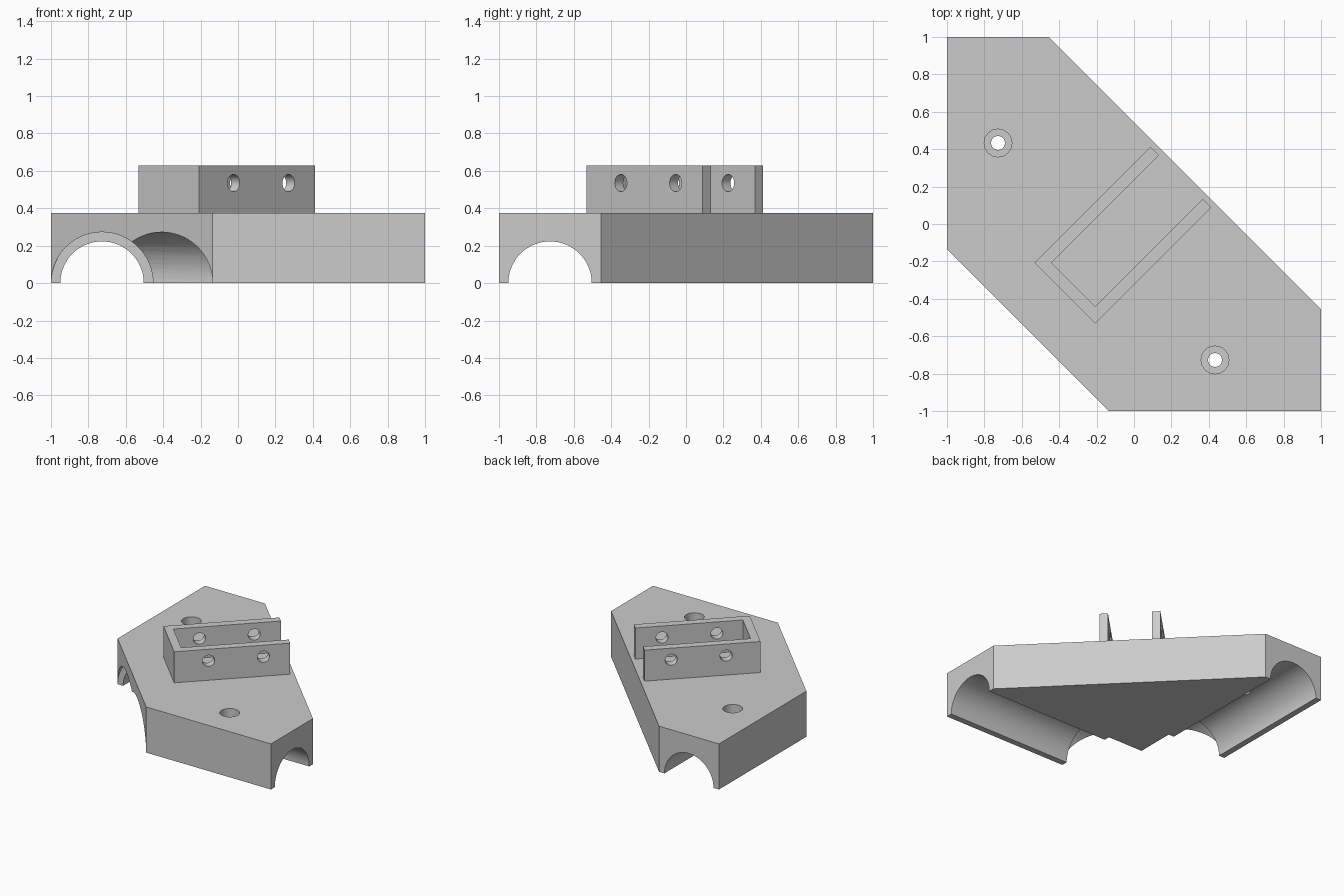
import bpy
import bmesh
from math import pi, radians
from mathutils import Matrix, Vector

cube = bpy.data.objects.get("Cube")
if cube:
    bpy.data.objects.remove(cube, do_unlink=True)

grey = bpy.data.materials.new("light_grey")
grey.use_nodes = True
grey.diffuse_color = (0.6, 0.6, 0.6, 1)
grey.node_tree.nodes["Principled BSDF"].inputs["Base Color"].default_value = (0.6, 0.6, 0.6, 1)

DECK = 0.375      # top of the base
PIPE = -0.727     # offset of both pipe channels
STEP = -0.135     # where the wide pipe seats begin


def add_object(name, bm):
    mesh = bpy.data.meshes.new(name)
    bmesh.ops.recalc_face_normals(bm, faces=bm.faces)
    bm.to_mesh(mesh)
    bm.free()
    mesh.materials.append(grey)
    obj = bpy.data.objects.new(name, mesh)
    bpy.context.collection.objects.link(obj)
    return obj


def prism(name, outline, bottom, top):
    bm = bmesh.new()
    face = bm.faces.new([bm.verts.new((x, y, bottom)) for x, y in outline])
    new = bmesh.ops.extrude_face_region(bm, geom=[face])["geom"]
    verts = [v for v in new if isinstance(v, bmesh.types.BMVert)]
    bmesh.ops.translate(bm, verts=verts, vec=(0, 0, top - bottom))
    return add_object(name, bm)


def rod(radius, start, end, segments=64):
    start, end = Vector(start), Vector(end)
    axis = end - start
    turn = axis.to_track_quat('Z', 'Y').to_matrix().to_4x4()
    bm = bmesh.new()
    bmesh.ops.create_cone(bm, cap_ends=True, segments=segments, radius1=radius,
                          radius2=radius, depth=axis.length,
                          matrix=Matrix.Translation((start + end) / 2) @ turn)
    return add_object("cutter", bm)


def cut(obj, cutters):
    for cutter in cutters:
        cutter.hide_render = True
        mod = obj.modifiers.new("cut", 'BOOLEAN')
        mod.operation = 'DIFFERENCE'
        mod.solver = 'EXACT'
        mod.object = cutter
    graph = bpy.context.evaluated_depsgraph_get()
    mesh = bpy.data.meshes.new_from_object(obj.evaluated_get(graph))
    obj.modifiers.clear()
    obj.data = mesh
    for cutter in cutters:
        bpy.data.objects.remove(cutter, do_unlink=True)
    bpy.ops.object.select_all(action='DESELECT')
    obj.select_set(True)
    bpy.context.view_layer.objects.active = obj
    bpy.ops.object.shade_smooth_by_angle(angle=radians(30))


# Base block with clipped corners
base = prism("base", [(-1, 1), (-1, STEP), (STEP, -1), (1, -1), (1, -0.455), (-0.455, 1)], 0, DECK)

# Pipe channels, wider seats at the diagonal face, and stepped screw holes,
# each made along y and then along x by swapping the coordinates
cutters = []
for swap in (False, True):
    def at(across, along, z):
        return (along, across, z) if swap else (across, along, z)
    cutters += [
        rod(0.223, at(PIPE, -0.3, 0), at(PIPE, 1.2, 0)),
        rod(0.2725, at(PIPE, -1.3, 0), at(PIPE, STEP, 0)),
        rod(0.037, at(PIPE, 0.433, 0.1), at(PIPE, 0.433, 0.5), 32),
        rod(0.074, at(PIPE, 0.433, DECK - 0.08), at(PIPE, 0.433, 0.5), 32),
    ]
cut(base, cutters)

# U-shaped bracket, open towards the back left, with cross holes
back, front, half, wall = -0.523, 0.354, 0.23, 0.064
inner = half - wall
bracket = prism("bracket", [(back, -half), (front, -half), (front, -inner), (back + wall, -inner),
                            (back + wall, inner), (front, inner), (front, half), (back, half)],
                DECK, 0.63)
cut(bracket, [rod(0.046, (u, -0.4, 0.535), (u, 0.4, 0.535), 32) for u in (-0.263, 0.152)])
bracket.data.transform(Matrix.Rotation(pi / 4, 4, 'Z'))
